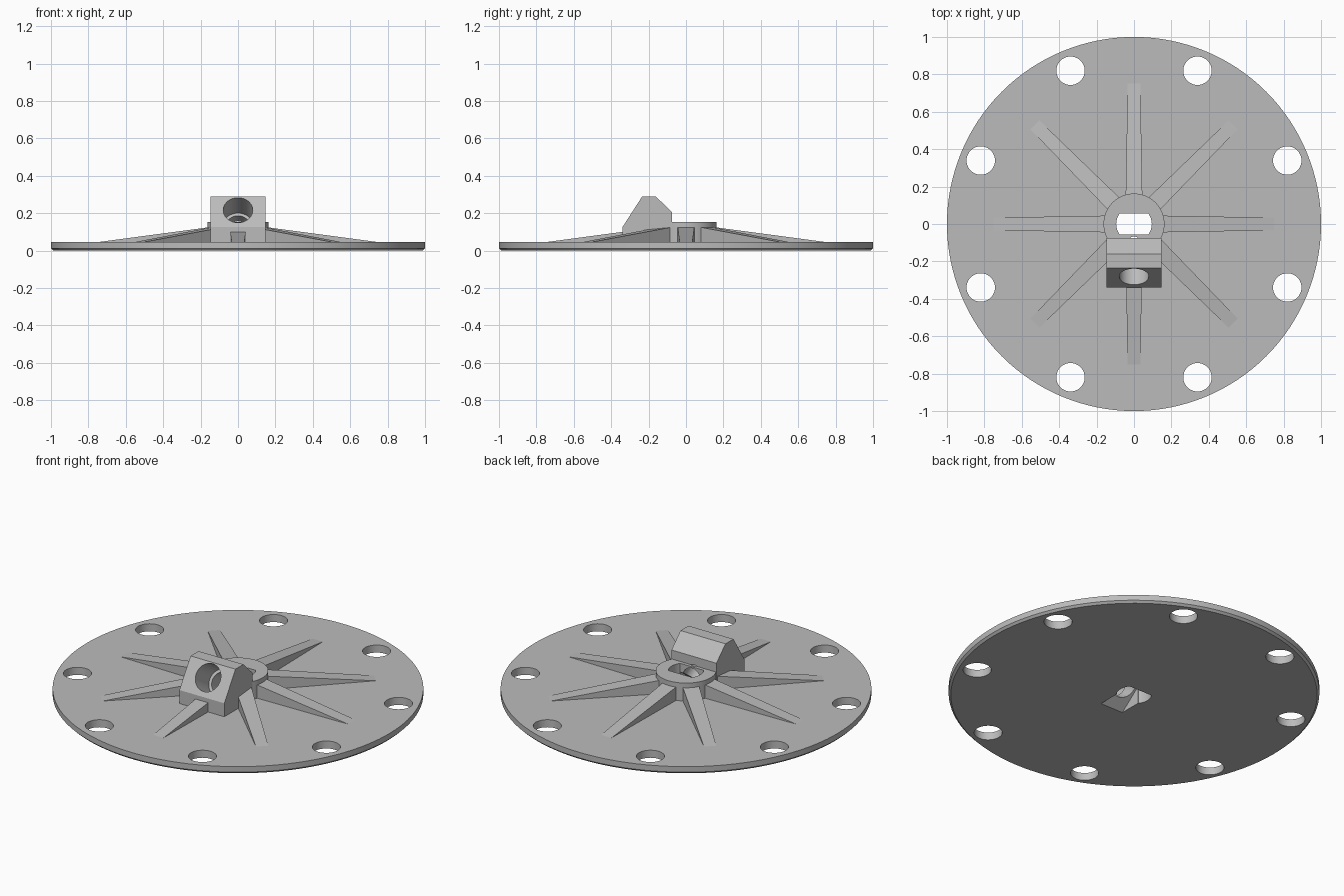
import bpy, bmesh, math
from mathutils import Matrix, Vector

if "Cube" in bpy.data.objects:
    bpy.data.objects.remove(bpy.data.objects["Cube"])

grey = bpy.data.materials.new("plain_grey")
grey.use_nodes = True
colour = (0.5, 0.5, 0.5, 1)
grey.diffuse_color = colour
grey.node_tree.nodes["Principled BSDF"].inputs["Base Color"].default_value = colour


def finish(name, bm):
    bmesh.ops.recalc_face_normals(bm, faces=bm.faces)
    mesh = bpy.data.meshes.new(name)
    bm.to_mesh(mesh)
    bm.free()
    mesh.materials.append(grey)
    obj = bpy.data.objects.new(name, mesh)
    bpy.context.collection.objects.link(obj)
    return obj


def prism(name, points, depth):
    """Extrude a flat outline given as 3D points along the depth vector."""
    bm = bmesh.new()
    face = bm.faces.new([bm.verts.new(p) for p in points])
    ext = bmesh.ops.extrude_face_region(bm, geom=[face])["geom"]
    verts = [v for v in ext if isinstance(v, bmesh.types.BMVert)]
    bmesh.ops.translate(bm, verts=verts, vec=depth)
    return finish(name, bm)


def circle(r, z=0, n=64):
    return [(r * math.cos(math.tau * i / n), r * math.sin(math.tau * i / n), z)
            for i in range(n)]


# Round base plate with a small chamfer under the rim
plate = prism("base_plate", circle(1, 0, 128), (0, 0, 0.045))
bm = bmesh.new()
bm.from_mesh(plate.data)
rim = [e for e in bm.edges if all(v.co.z < 0.01 for v in e.verts)]
bmesh.ops.bevel(bm, geom=rim, offset=0.012, segments=1, affect='EDGES')
bm.to_mesh(plate.data)
bm.free()

# Central hub
hub = prism("hub", circle(0.163, 0.02), (0, 0, 0.132))

# Eight tapering wedge ribs
ribs = []
for i in range(8):
    bm = bmesh.new()
    rows = [(0.13, 0.045, 0.03, 0.128), (0.75, 0.034, 0.03, 0.045)]
    a, b = [[bm.verts.new((r, y, z)) for y, z in
             ((-w, lo), (w, lo), (w, hi), (-w, hi))] for r, w, lo, hi in rows]
    bm.faces.new(a)
    bm.faces.new(b)
    for k in range(4):
        j = (k + 1) % 4
        bm.faces.new((a[k], a[j], b[j], b[k]))
    bm.transform(Matrix.Rotation(i * math.tau / 8, 4, 'Z'))
    ribs.append(finish(f"rib_{i + 1}", bm))

# Angled socket block, drawn as a side outline
side = [(-0.075, 0.03), (-0.075, 0.205), (-0.16, 0.288),
        (-0.235, 0.288), (-0.34, 0.125), (-0.34, 0.03)]
block = prism("socket_block", [(-0.148, y, z) for y, z in side], (0.296, 0, 0))

# Cutters: flat-sided centre slot, ramp below, stepped bore, rim holes
slot = prism("slot_cutter", [(x, max(-0.055, min(0.055, y)), z)
                             for x, y, z in circle(0.095, -0.1, 60)], (0, 0, 0.5))
ramp_side = [(-0.2, -0.01), (0, -0.01), (0, 0.1), (-0.06, 0.1)]
ramp = prism("ramp_cutter", [(-0.075, y, z) for y, z in ramp_side], (0.15, 0, 0))

axis = Vector((0, 0.84, -0.54)).normalized()
mouth = Vector((0, -0.28, 0.215))


def bore(name, radius, start, end):
    turn = axis.to_track_quat('Z', 'Y')
    return prism(name, [mouth + turn @ Vector(p) for p in circle(radius, start, 48)],
                 axis * (end - start))


wide_bore = bore("wide_bore_cutter", 0.079, -0.1, 0.15)
narrow_bore = bore("narrow_bore_cutter", 0.062, 0.1, 0.27)
centre_cutters = [slot, ramp, wide_bore, narrow_bore]

rim_cutters = []
for i in range(8):
    t = math.radians(22.5 + 45 * i)
    shift = Vector((math.cos(t), math.sin(t), 0)) * 0.887
    rim_cutters.append(prism(f"rim_hole_cutter_{i + 1}",
                             [shift + Vector(p) for p in circle(0.076, -0.1, 40)],
                             (0, 0, 0.3)))


def cut(obj, cutters):
    for c in cutters:
        mod = obj.modifiers.new("cut", 'BOOLEAN')
        mod.operation = 'DIFFERENCE'
        mod.solver = 'EXACT'
        mod.object = c
    bpy.context.view_layer.update()
    deps = bpy.context.evaluated_depsgraph_get()
    mesh = bpy.data.meshes.new_from_object(obj.evaluated_get(deps))
    obj.modifiers.clear()
    obj.data = mesh


cut(plate, centre_cutters + rim_cutters)
for part in [hub, block] + ribs:
    cut(part, centre_cutters)
for c in centre_cutters + rim_cutters:
    bpy.data.objects.remove(c)

# Smooth round walls while keeping edges crisp
bpy.ops.object.select_all(action='DESELECT')
for part in [plate, hub, block]:
    part.select_set(True)
bpy.context.view_layer.objects.active = plate
bpy.ops.object.shade_smooth_by_angle(angle=math.radians(25))
